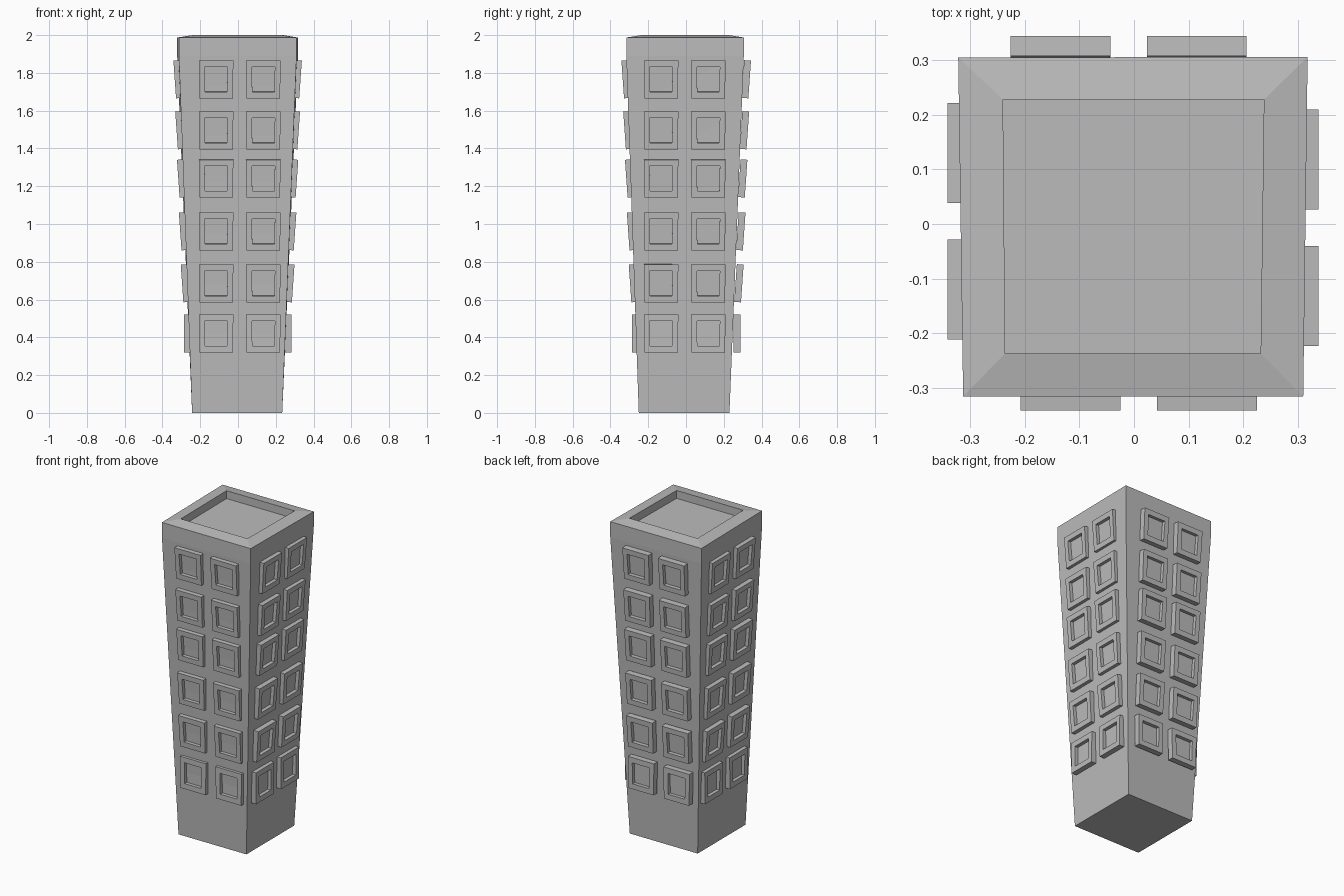
import bpy, bmesh, math
from mathutils import Matrix, Vector

if "Cube" in bpy.data.objects:
    bpy.data.objects.remove(bpy.data.objects["Cube"])

stone = bpy.data.materials.new("grey stone")
stone.diffuse_color = (0.5, 0.5, 0.5, 1)
stone.use_nodes = True
stone.node_tree.nodes["Principled BSDF"].inputs["Base Color"].default_value = stone.diffuse_color


def loft(bm, rings):
    """Join successive four-point rings with quads and cap both ends."""
    vs = [[bm.verts.new(p) for p in r] for r in rings]
    for a, b in zip(vs, vs[1:]):
        for i in range(4):
            j = (i + 1) % 4
            bm.faces.new((a[i], a[j], b[j], b[i]))
    bm.faces.new(vs[0][::-1])
    bm.faces.new(vs[-1])


def finish(bm, name):
    bmesh.ops.recalc_face_normals(bm, faces=bm.faces)
    me = bpy.data.meshes.new(name)
    bm.to_mesh(me)
    bm.free()
    me.materials.append(stone)
    ob = bpy.data.objects.new(name, me)
    bpy.context.collection.objects.link(ob)


def rect(x0, x1, y0, y1, z):
    return [Vector(p) for p in ((x0, y0, z), (x1, y0, z), (x1, y1, z), (x0, y1, z))]


def skewed(z):
    """Slightly uneven roof outline."""
    return [Vector(p + (z,)) for p in
            ((-0.313, -0.316), (0.310, -0.316), (0.318, 0.306), (-0.322, 0.305))]


# tapered tower with upright parapet, sloped rim and sunken roof
inner = ((-0.236, -0.237), (0.232, -0.237), (0.238, 0.228), (-0.240, 0.228))
bm = bmesh.new()
loft(bm, [rect(-0.243, 0.234, -0.25, 0.23, 0), skewed(1.89), skewed(1.987),
          [Vector(p + (2.0,)) for p in inner],
          [Vector(p + (1.95,)) for p in inner]])
finish(bm, "tower")

# window blocks: leaning plates with a recessed pane
rows = (0.42, 0.685, 0.96, 1.24, 1.495, 1.765)
# name, turn about z, sideways offset, outward correction
sides = (("front", 0, 0.009, 0), ("right", 90, -0.007, -0.004),
         ("back", 180, 0.010, 0.002), ("left", 270, -0.005, 0))


def window(bm, mat):
    def ring(w, h, y):
        # openings are a touch wider at the top
        return [mat @ Vector(p) for p in ((-w + 0.003, y, -h), (w - 0.003, y, -h),
                                          (w, y, h), (-w, y, h))]
    loft(bm, [ring(0.0915, 0.1, 0.036), ring(0.0915, 0.1, 0),
              ring(0.061, 0.066, 0), ring(0.061, 0.066, 0.022)])


for name, angle, shift, out in sides:
    bm = bmesh.new()
    for i, z in enumerate(rows):
        depth = 0.335 - (1.765 - z) * 0.036 + out
        lean = 0.0 if i == 0 else math.radians(4)
        for x in (-0.125, 0.125):
            window(bm, Matrix.Rotation(math.radians(angle), 4, 'Z')
                   @ Matrix.Translation((x + shift, -depth, z))
                   @ Matrix.Rotation(lean, 4, 'X'))
    finish(bm, name + "_windows")
